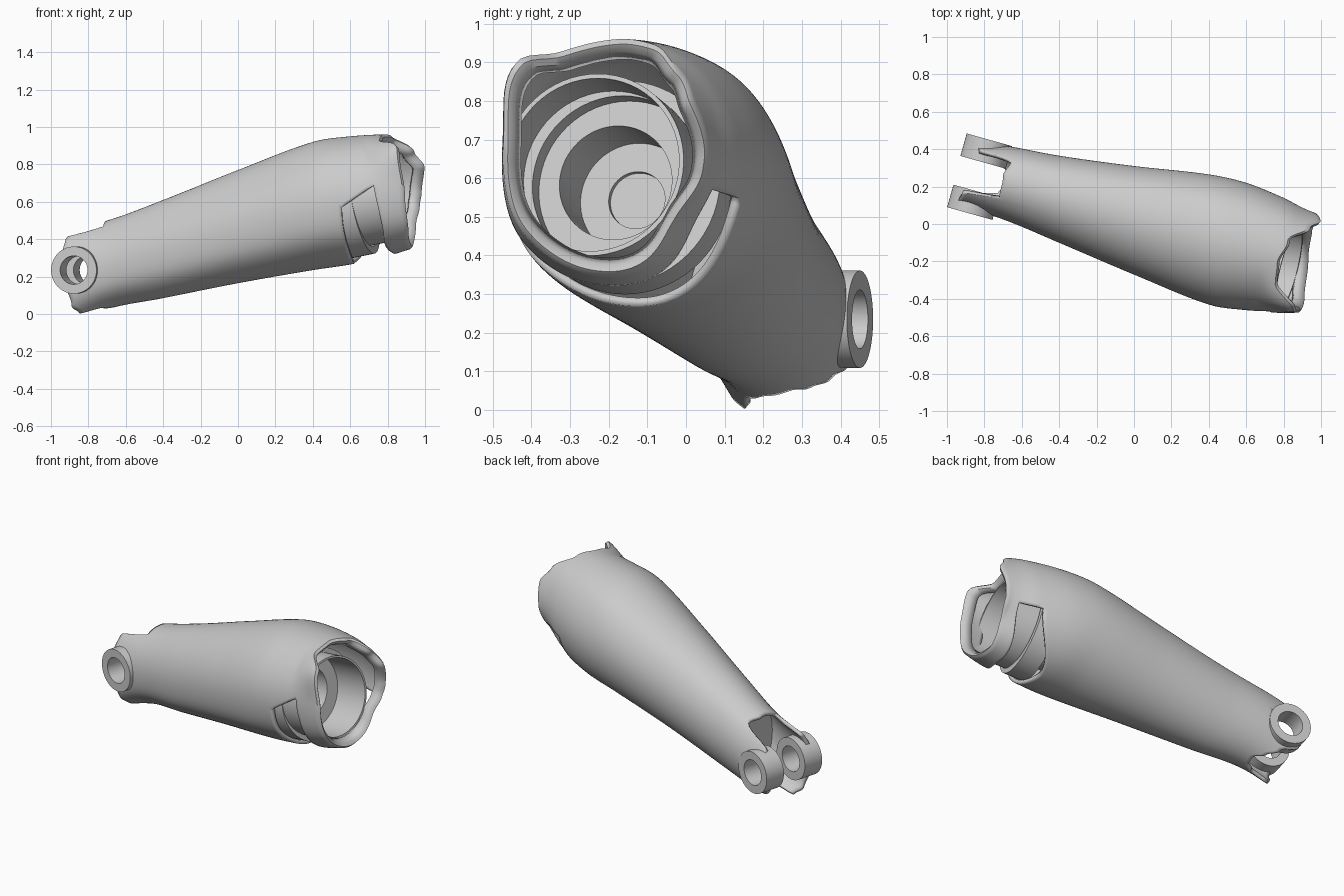
import bpy, bmesh, math
from mathutils import Vector

old = bpy.data.objects.get("Cube")
if old:
    bpy.data.objects.remove(old, do_unlink=True)

grey = bpy.data.materials.new("plain_grey")
grey.use_nodes = True
grey.diffuse_color = (0.6, 0.6, 0.6, 1)
grey.node_tree.nodes["Principled BSDF"].inputs["Base Color"].default_value = (0.6, 0.6, 0.6, 1)


def finish(name, bm, angle=35):
    mesh = bpy.data.meshes.new(name)
    bm.to_mesh(mesh)
    bm.free()
    mesh.materials.append(grey)
    obj = bpy.data.objects.new(name, mesh)
    bpy.context.collection.objects.link(obj)
    bpy.ops.object.select_all(action='DESELECT')
    obj.select_set(True)
    bpy.context.view_layer.objects.active = obj
    bpy.ops.object.shade_smooth_by_angle(angle=math.radians(angle))
    return obj


def around(table, deg):
    """Smoothly interpolate a periodic table of (angle, value)."""
    deg %= 360
    pts = table + [(table[0][0] + 360, table[0][1])]
    for (a, va), (b, vb) in zip(pts, pts[1:]):
        if a <= deg <= b:
            t = (deg - a) / (b - a)
            return va + (vb - va) * t * t * (3 - 2 * t)


# Sleeve sections along x: x, y min, y max, z min, z max
SECTIONS = [
    (-.95, .10, .44, -.09, .45), (-.7, .025, .42, .025, .50),
    (-.4, -.10, .365, .085, .61), (0, -.27, .31, .165, .77),
    (.4, -.43, .265, .235, .92), (.6, -.46, .22, .265, .95),
    (.8, -.475, .14, .31, .96), (.9, -.47, .09, .34, .95),
    (1.0, -.46, .05, .37, .93)]


def section(x):
    """Cubic interpolation of the section table."""
    S = SECTIONS
    x = min(max(x, S[0][0]), S[-1][0])
    i = next(k for k in range(len(S) - 1) if x <= S[k + 1][0])
    h = S[i + 1][0] - S[i][0]
    t = (x - S[i][0]) / h

    def slope(k, c):
        a, b = S[max(k - 1, 0)], S[min(k + 1, len(S) - 1)]
        return (b[c] - a[c]) / (b[0] - a[0])
    out = []
    for c in range(1, 5):
        out.append((2*t**3 - 3*t*t + 1) * S[i][c] + (3*t*t - 2*t**3) * S[i + 1][c]
                   + h * ((t**3 - 2*t*t + t) * slope(i, c) + (t**3 - t*t) * slope(i + 1, c)))
    return out


def bump(deg, mid, width):
    d = (deg - mid + 180) % 360 - 180
    return math.exp(-(d / width) ** 2)


def ramp(x, a, b):
    return min(max((x - a) / (b - a), 0), 1)


def skin(x, deg, scale=1.0):
    """Point on the sleeve, with side ridges, a flared and a pinched rim corner."""
    y0, y1, z0, z1 = section(x)
    scale *= (1 + .03 * bump(deg, 210, 18) + .015 * bump(deg, 50, 18)
              + .2 * ramp(x, .68, .83) * bump(deg, 138, 20)
              - .16 * ramp(x, .82, .94) * bump(deg, 322, 25))
    a = math.radians(deg)
    return Vector((x, (y0 + y1) / 2 + scale * (y1 - y0) / 2 * math.cos(a),
                   (z0 + z1) / 2 + scale * (z1 - z0) / 2 * math.sin(a)))


# Edge lines of the sleeve: pronged end, slot, strap and flared rim
PRONGS = [(0, -.87), (35, -.83), (54, -.66), (80, -.7), (117, -.72), (124, -.92),
          (150, -.94), (180, -.93), (215, -.89), (235, -.85), (250, -.72),
          (270, -.66), (288, -.65), (300, -.7), (318, -.76), (340, -.86)]
SLOT = [(0, .78), (60, .65), (120, .58), (180, .555), (270, .62), (345, .78)]
STRAP = [(0, .9), (60, .8), (120, .68), (172, .72), (225, .78), (270, .84), (345, .9)]
RIM = [(0, .97), (30, .985), (50, .93), (75, .82), (100, .765), (120, .755),
       (140, .85), (180, .88), (225, .9), (270, .92), (315, .94), (345, .96)]
LIP = [(.012, .96), (0, .9), (-.045, .84)]

HINGE = Vector((.27, .963, 0)).normalized()
RINGS = {"front_hinge_ring": Vector((-.861, .116, .235)),
         "rear_hinge_ring": Vector((-.79, .39, .235))}

# Sleeve: one lofted shell with an open slot, slanted along its upper end
COLS, ROWS_A, ROWS_B, ROWS_C = 120, 70, 5, 8
ROWS = ROWS_A + ROWS_B + ROWS_C
bm = bmesh.new()
grid = []
for j in range(COLS):
    deg = j * 360 / COLS
    p, s, b, r = (around(t, deg) for t in (PRONGS, SLOT, STRAP, RIM))
    line = []
    for i in range(ROWS + 1):
        k = i - ROWS_A
        if k < 0:
            x, slant = p + (s - p) * i / ROWS_A, 5 * ramp(k, -15, 0)
        elif k < ROWS_B:
            x, slant = s + (b - s) * k / ROWS_B, 5 - 16 * k / ROWS_B
        else:
            t = (k - ROWS_B) / ROWS_C
            x, slant = b + (r - b) * t, -11 * (1 - t)
        line.append(skin(x, deg + slant * bump(deg, 180, 30)))
    for dx, k in LIP:
        v = skin(r, deg, k)
        v.x += dx
        line.append(v)
    grid.append([bm.verts.new(v) for v in line])
for j in range(COLS):
    deg = (j + .5) * 360 / COLS
    n = (j + 1) % COLS
    for i in range(len(grid[0]) - 1):
        if ROWS_A <= i < ROWS_A + ROWS_B and 180 < deg < 345:
            continue
        quad = (grid[j][i], grid[n][i], grid[n][i + 1], grid[j][i + 1])
        mid = sum((v.co for v in quad), Vector()) / 4 - RINGS["front_hinge_ring"]
        if (mid - HINGE * mid.dot(HINGE)).length < .105:
            continue
        bm.faces.new(quad)
bmesh.ops.delete(bm, geom=[v for v in bm.verts if not v.link_faces], context='VERTS')
sleeve = finish("sleeve", bm, 40)
wall = sleeve.modifiers.new("wall", 'SOLIDIFY')
wall.thickness = .022
wall.offset = -1

# Bulkhead closing the narrow end
bm = bmesh.new()
bm.faces.new([bm.verts.new(skin(-.6, d, .95)) for d in range(0, 360, 6)])
finish("bulkhead", bm)


def lathe(name, profile, origin, axis, closed=False, steps=64):
    """Spin (radius, distance along axis) points about an axis."""
    bm = bmesh.new()
    q = axis.to_track_quat('Z', 'Y')
    rows = [[bm.verts.new(origin + q @ Vector((r * math.cos(k * math.tau / steps),
                                               r * math.sin(k * math.tau / steps), h)))
             for k in range(steps)] for r, h in profile]
    pairs = list(zip(rows, rows[1:])) + ([(rows[-1], rows[0])] if closed else [])
    for a, b in pairs:
        for k in range(steps):
            n = (k + 1) % steps
            bm.faces.new((a[k], a[n], b[n], b[k]))
    if not closed:
        bm.faces.new(rows[0])
        bm.faces.new(rows[-1])
    bmesh.ops.recalc_face_normals(bm, faces=bm.faces)
    return finish(name, bm)


# Hinge rings
for name, centre in RINGS.items():
    lathe(name, [(.126, -.0625), (.126, .0625), (.076, .0625), (.076, -.0625)],
          centre, HINGE, closed=True)

# Stepped socket inside the wide end, with a wider flange behind the slot
arm_axis = Vector((1, -.25, .205)).normalized()
lathe("stepped_socket",
      [(.17, -.27), (.17, -.03), (.24, -.03), (.24, .24),
       (.228, .24), (.228, 0), (.15, 0), (.15, -.23), (.075, -.23), (.075, -.25)],
      Vector((.6, -.182, .588)), arm_axis)
lathe("socket_flange", [(.27, -.04), (.27, .08), (.23, .08), (.23, -.04)],
      Vector((.6, -.155, .572)), arm_axis, closed=True)
